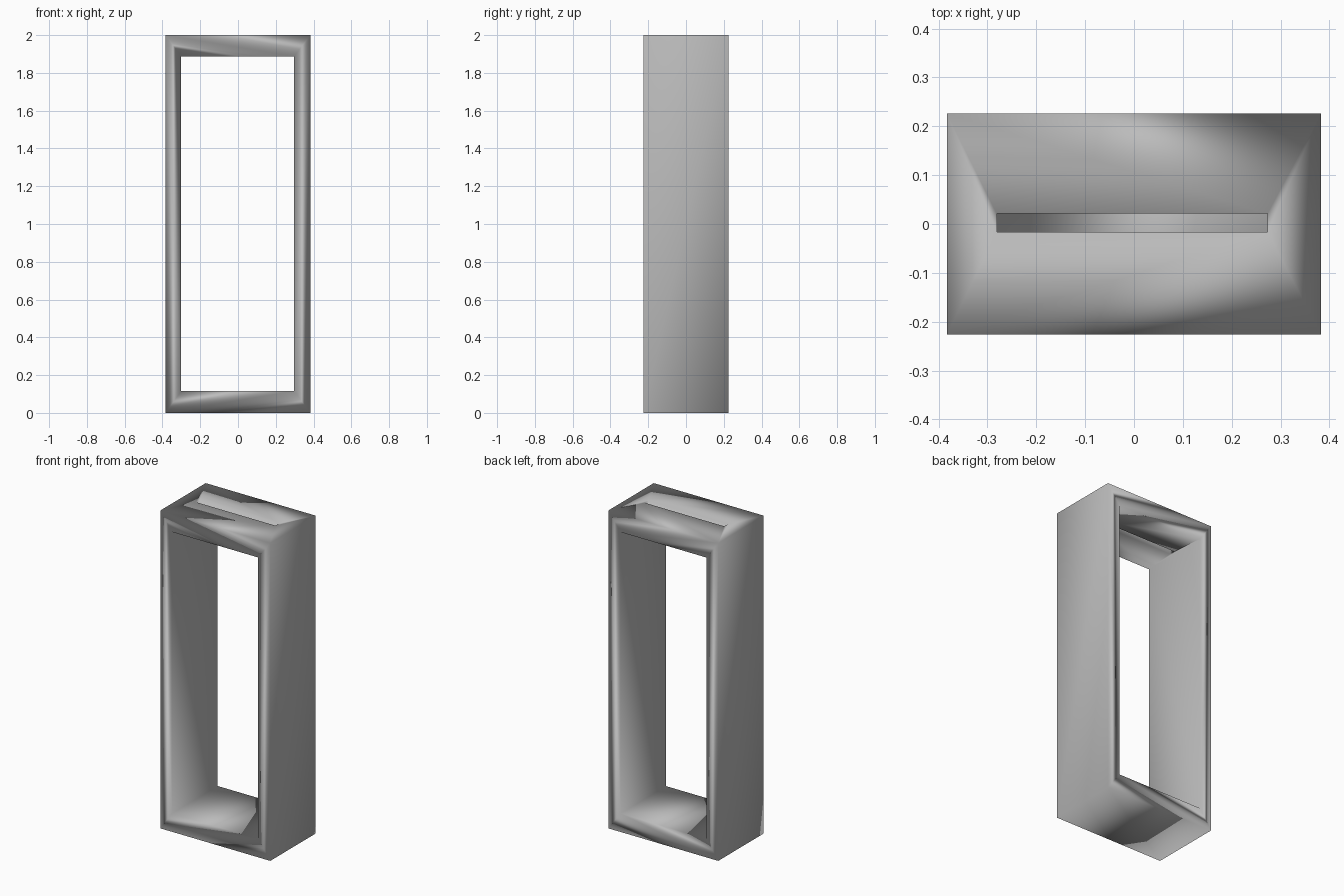
import bpy

if "Cube" in bpy.data.objects:
    bpy.data.objects.remove(bpy.data.objects["Cube"])


def box(name, lo, hi):
    """Axis-aligned box from its lower and upper corners."""
    centre = [(a + b) / 2 for a, b in zip(lo, hi)]
    size = [b - a for a, b in zip(lo, hi)]
    bpy.ops.mesh.primitive_cube_add(size=1, location=centre)
    obj = bpy.context.object
    obj.name = name
    obj.scale = size
    bpy.ops.object.transform_apply(location=True, rotation=True, scale=True)
    return obj


def cut(target, cutter):
    """Subtract the cutter, then discard it."""
    cutter.hide_render = True
    mod = target.modifiers.new(cutter.name, 'BOOLEAN')
    mod.operation = 'DIFFERENCE'
    mod.solver = 'EXACT'
    mod.object = cutter
    bpy.context.view_layer.objects.active = target
    bpy.ops.object.modifier_apply(modifier=mod.name)
    bpy.data.objects.remove(cutter, do_unlink=True)


# Tall outer frame
frame = box("frame", (-0.383, -0.226, 0), (0.383, 0.226, 2))

# Opening running front to back
cut(frame, box("opening_cutter", (-0.301, -0.5, 0.116), (0.297, 0.5, 1.887)))

# Narrow slot through the top beam
cut(frame, box("slot_cutter", (-0.281, -0.016, 1.7), (0.273, 0.021, 2.2)))

# Fully smooth shading, led by the large side faces
frame.data.shade_smooth()
frame.modifiers.new("triangles", 'TRIANGULATE')
weighted = frame.modifiers.new("area_normals", 'WEIGHTED_NORMAL')
weighted.mode = 'FACE_AREA'
weighted.weight = 50

# Darker grey finish
grey = bpy.data.materials.new("dark_grey")
grey.diffuse_color = (0.5, 0.5, 0.5, 1)
grey.use_nodes = True
grey.node_tree.nodes["Principled BSDF"].inputs["Base Color"].default_value = grey.diffuse_color
frame.data.materials.append(grey)
